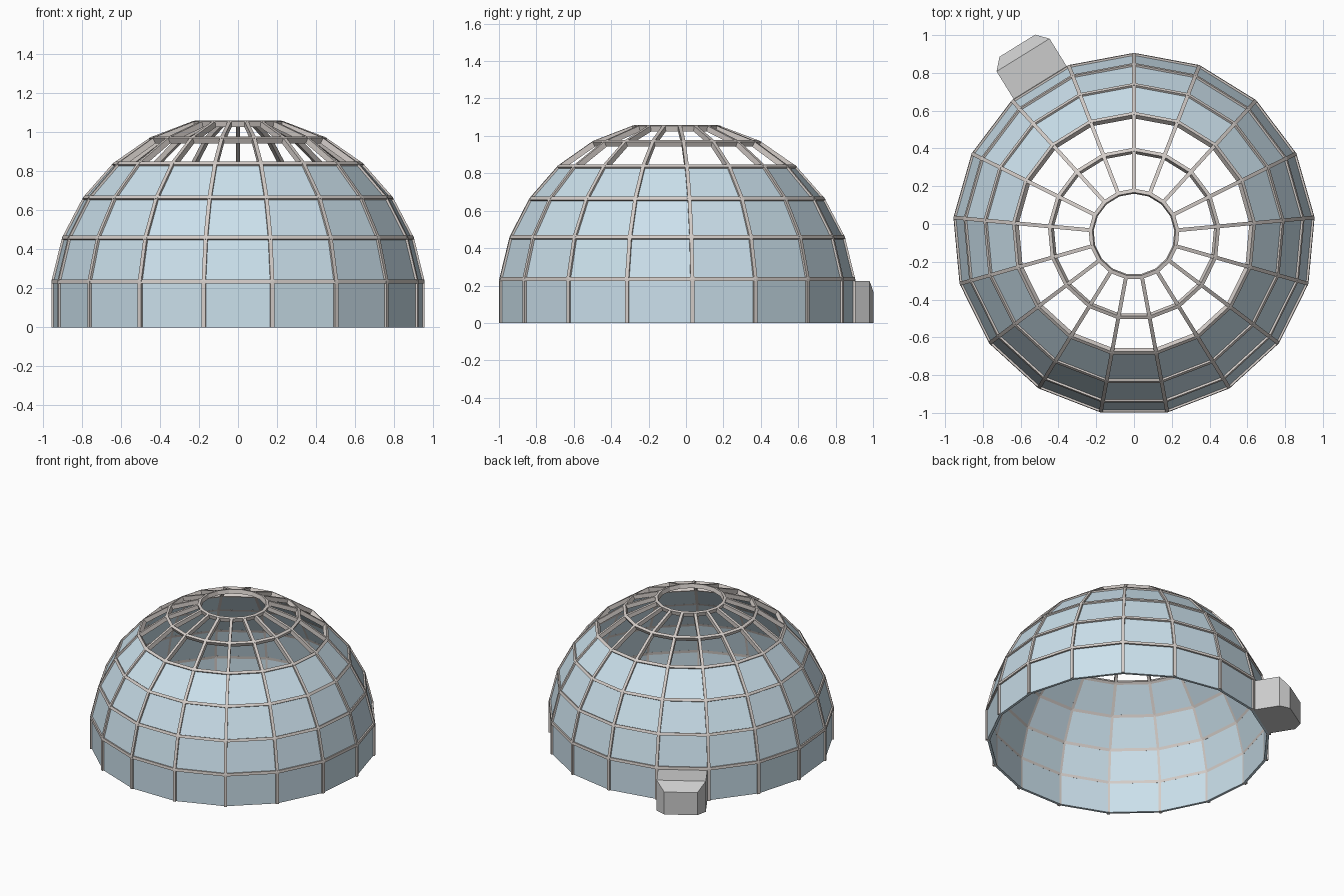
import bpy, bmesh
from math import sin, cos, pi, radians

if "Cube" in bpy.data.objects:
    bpy.data.objects.remove(bpy.data.objects["Cube"])

SIDES = 17
RADIUS, CENTRE_Z, CENTRE_Y = 0.966, 0.118, -0.054
BAR_W, BAR_D = 0.02, 0.03           # frame bar width and depth
LEVELS = [radians(90 / 13 * (2 * k + 1)) for k in range(6)]


def material(name, rgb):
    m = bpy.data.materials.new(name)
    m.diffuse_color = (*rgb, 1)
    m.use_nodes = True
    m.node_tree.nodes["Principled BSDF"].inputs["Base Color"].default_value = m.diffuse_color
    return m


def finish(name, bm, mat=None):
    bmesh.ops.recalc_face_normals(bm, faces=bm.faces)
    me = bpy.data.meshes.new(name)
    bm.to_mesh(me)
    bm.free()
    ob = bpy.data.objects.new(name, me)
    bpy.context.collection.objects.link(ob)
    ob.location.y = CENTRE_Y
    if mat:
        me.materials.append(mat)
    return ob


def on_dome(a, inset=0.0, along=0.0):
    """Point (r, z) at elevation a, moved inwards and along the meridian."""
    d = RADIUS - inset
    return d * cos(a) - along * sin(a), CENTRE_Z + d * sin(a) + along * cos(a)


def profile(inset, count):
    """Meridian line from the ground up."""
    pts = [on_dome(a, inset) for a in LEVELS[:count]]
    return [(pts[0][0], 0.0)] + pts


def angle(i):
    return pi / 2 + 2 * pi * i / SIDES


def revolve(bm, section):
    """Turn a closed (r, z) section around the dome axis."""
    rows = [[bm.verts.new((r * cos(angle(i)), r * sin(angle(i)), z)) for r, z in section]
            for i in range(SIDES)]
    n = len(section)
    for i in range(SIDES):
        a, b = rows[i], rows[(i + 1) % SIDES]
        for j in range(n):
            k = (j + 1) % n
            bm.faces.new((a[j], b[j], b[k], a[k]))


def prism(bm, lower, upper):
    """Closed solid between two matching loops, bridged with quads."""
    a = [bm.verts.new(p) for p in lower]
    b = [bm.verts.new(p) for p in upper]
    n = len(a)
    for j in range(n):
        k = (j + 1) % n
        bm.faces.new((a[j], a[k], b[k], b[j]))
    return a, b


frame_mat = material("warm_grey", (0.66, 0.61, 0.58))
glass_mat = material("pale_blue", (0.60, 0.75, 0.84))

# Glass panels: four lower bands, recessed between the bars
bm = bmesh.new()
revolve(bm, profile(0.010, 4) + profile(0.0285, 4)[::-1])
finish("glass_panels", bm, glass_mat)

# Horizontal frame rings
bm = bmesh.new()
h = BAR_W / 2
for a in LEVELS:
    revolve(bm, [on_dome(a, 0, -h), on_dome(a, 0, h),
                 on_dome(a, BAR_D, h), on_dome(a, BAR_D, -h)])
finish("frame_rings", bm, frame_mat)

# Upright ribs
bm = bmesh.new()
outer, inner = profile(0, 6), profile(BAR_D, 6)
for i in range(SIDES):
    c, s = cos(angle(i)), sin(angle(i))

    def place(pts, t):
        return [(r * c - t * s, r * s + t * c, z) for r, z in pts]

    loop = outer + inner[::-1]
    sides = prism(bm, place(loop, -h), place(loop, h))
    n = len(loop)
    for v in sides:                  # side walls in quads
        for j in range(len(outer) - 1):
            bm.faces.new((v[j], v[j + 1], v[n - 2 - j], v[n - 1 - j]))
finish("frame_ribs", bm, frame_mat)

# Entrance porch with a tapered front, on one back-left panel
bm = bmesh.new()
mid = angle(1.5)
wall = RADIUS * cos(LEVELS[0]) * cos(pi / SIDES)
stations = [(-0.012, 0.165, 0.225), (0.173, 0.165, 0.225), (0.231, 0.111, 0.166)]
loops = []
for out, w, z in stations:
    loops.append([bm.verts.new(((wall + out) * cos(mid) - t * sin(mid),
                                (wall + out) * sin(mid) + t * cos(mid), zz))
                  for t, zz in ((-w, 0), (w, 0), (w, z), (-w, z))])
for a, b in zip(loops, loops[1:]):
    for j in range(4):
        k = (j + 1) % 4
        bm.faces.new((a[j], a[k], b[k], b[j]))
bm.faces.new(loops[0])
bm.faces.new(loops[-1])
finish("entrance_porch", bm)
